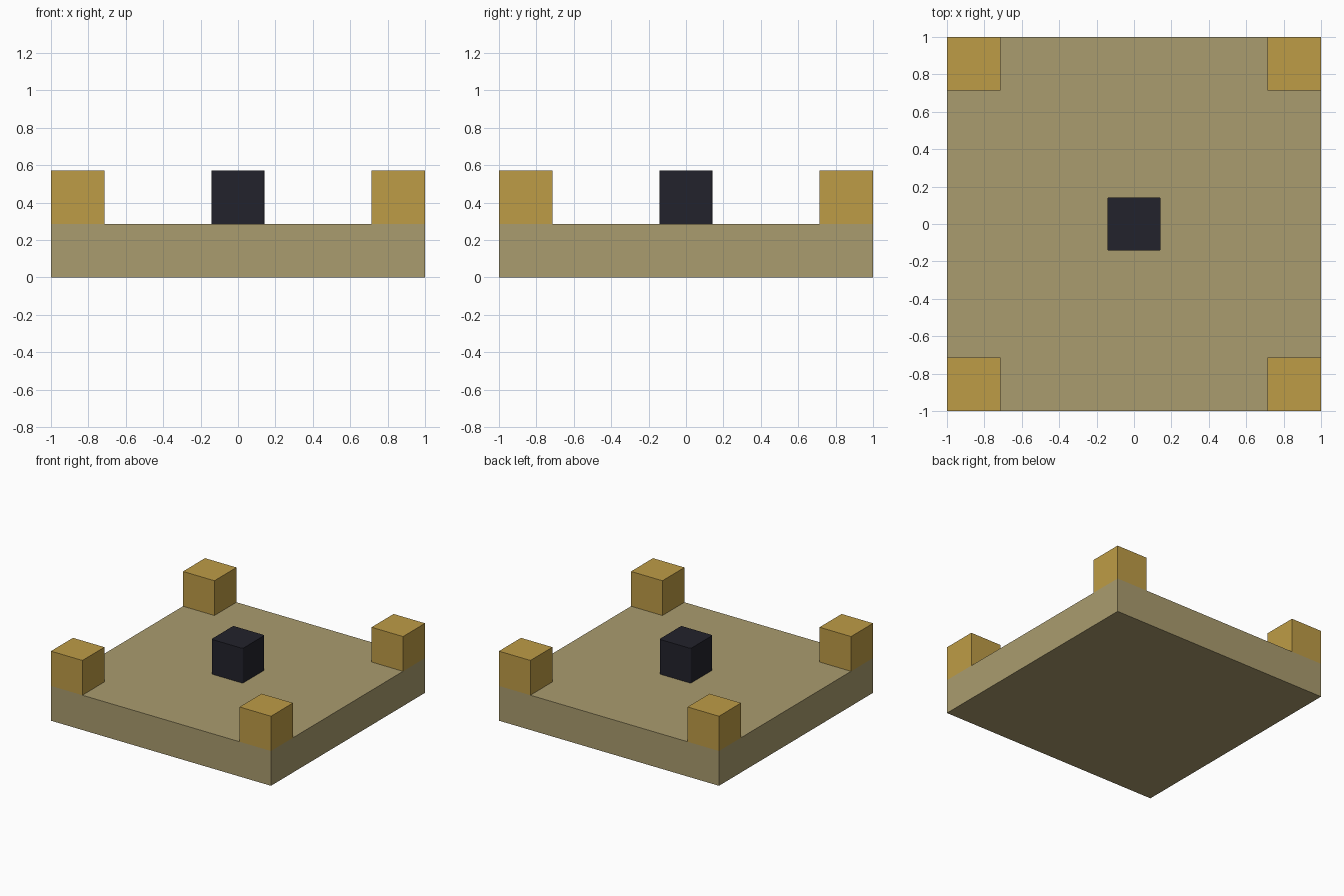
import bpy
import bmesh

if "Cube" in bpy.data.objects:
    bpy.data.objects.remove(bpy.data.objects["Cube"], do_unlink=True)

UNIT = 2 / 7  # side of every small block and thickness of the slab


def make_material(name, rgb):
    mat = bpy.data.materials.new(name)
    mat.use_nodes = True
    mat.diffuse_color = (*rgb, 1)
    bsdf = mat.node_tree.nodes["Principled BSDF"]
    bsdf.inputs["Base Color"].default_value = (*rgb, 1)
    bsdf.inputs["Roughness"].default_value = 0.8
    return mat


def make_box(name, size, centre, mat, corner_radius=0):
    bm = bmesh.new()
    bmesh.ops.create_cube(bm, size=1)
    bmesh.ops.scale(bm, vec=size, verts=bm.verts)
    if corner_radius:
        upright = [e for e in bm.edges
                   if abs(e.verts[0].co.z - e.verts[1].co.z) > 0.01]
        bmesh.ops.bevel(bm, geom=upright, offset=corner_radius, segments=3,
                        profile=0.5, affect='EDGES')
    mesh = bpy.data.meshes.new(name)
    bm.to_mesh(mesh)
    bm.free()
    mesh.materials.append(mat)
    obj = bpy.data.objects.new(name, mesh)
    obj.location = centre
    bpy.context.collection.objects.link(obj)
    return obj


tan = make_material("tan", (0.402, 0.332, 0.156))
gold = make_material("gold", (0.515, 0.332, 0.061))
black = make_material("blue_black", (0.016, 0.016, 0.025))

# Square base slab
make_box("base_slab", (2, 2, UNIT), (0, 0, UNIT / 2), tan)

# Four corner blocks, flush with the slab's outer edges
reach = 1 - UNIT / 2
for y, end in ((-reach, "front"), (reach, "back")):
    for x, side in ((-reach, "right"), (reach, "left")):
        make_box(f"{end}_{side}_corner_block", (UNIT, UNIT, UNIT),
                 (x, y, UNIT * 1.5), gold)

# Dark centre block with slightly rounded upright edges
make_box("centre_block", (UNIT, UNIT, UNIT), (0, 0, UNIT * 1.5), black,
         corner_radius=0.012)
